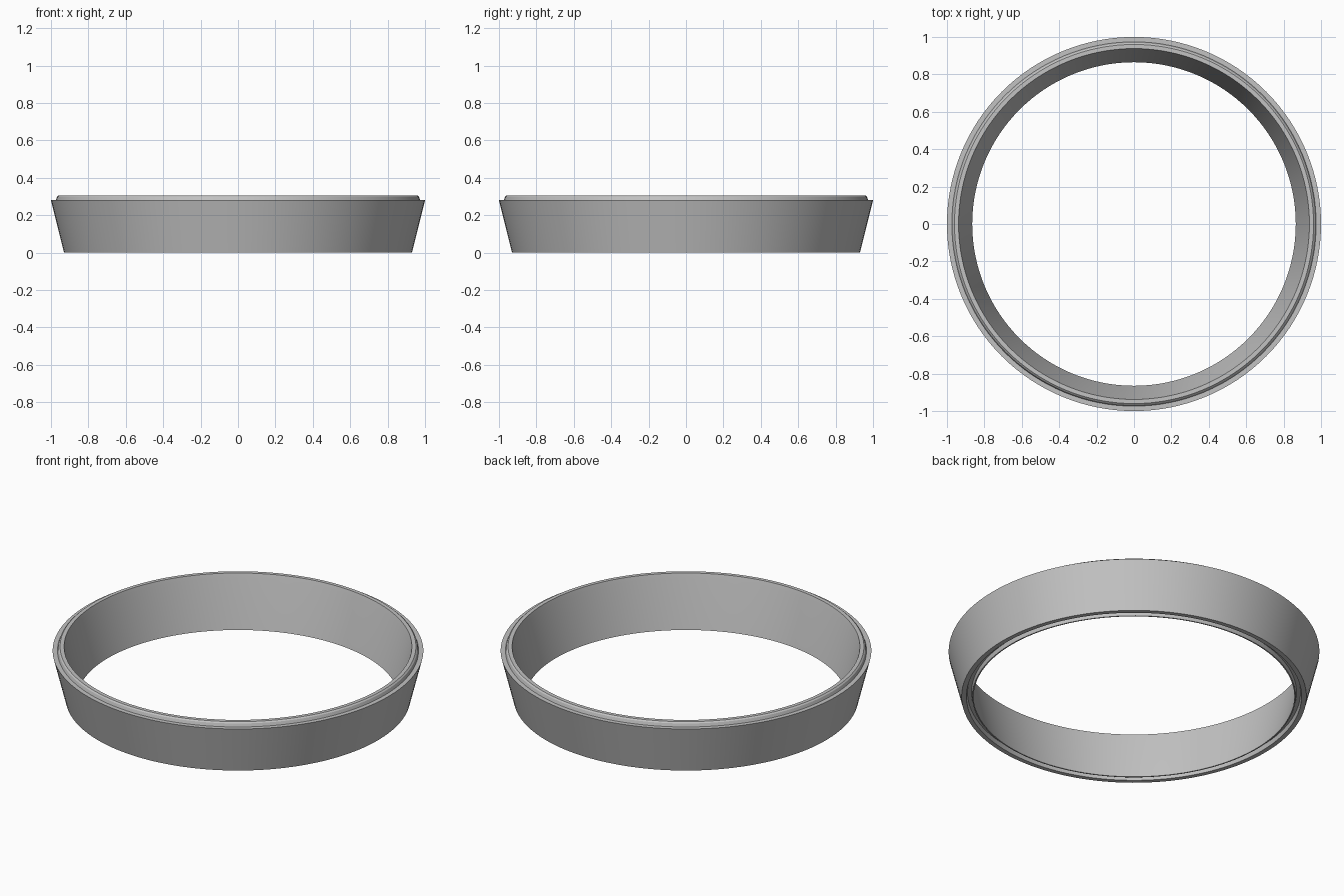
import bpy, bmesh, math

if "Cube" in bpy.data.objects:
    bpy.data.objects.remove(bpy.data.objects["Cube"])

SEGMENTS = 128

# Wall cross-section as (radius, height), counter-clockwise
profile = [
    (0.930, 0.000), (1.000, 0.280),                                  # flared outer wall
    (0.974, 0.280), (0.968, 0.298), (0.960, 0.305), (0.938, 0.305),  # shelf and stacking lip
    (0.931, 0.280), (0.865, 0.000),                                  # inner wall
    (0.872, 0.000), (0.877, 0.025), (0.898, 0.025), (0.904, 0.000),  # groove underneath
]

grey = bpy.data.materials.new("plain grey")
grey.diffuse_color = (0.54, 0.54, 0.54, 1)
grey.use_nodes = True
grey.node_tree.nodes["Principled BSDF"].inputs["Base Color"].default_value = grey.diffuse_color

# Revolve the cross-section into a closed ring
bm = bmesh.new()
rings = []
for i in range(SEGMENTS):
    a = 2 * math.pi * i / SEGMENTS
    rings.append([bm.verts.new((r * math.cos(a), r * math.sin(a), z)) for r, z in profile])
n = len(profile)
for i in range(SEGMENTS):
    here, there = rings[i], rings[(i + 1) % SEGMENTS]
    for j in range(n):
        k = (j + 1) % n
        bm.faces.new((here[j], there[j], there[k], here[k]))
bmesh.ops.recalc_face_normals(bm, faces=bm.faces)

mesh = bpy.data.meshes.new("stacking_ring")
bm.to_mesh(mesh)
bm.free()
mesh.materials.append(grey)
ring = bpy.data.objects.new("stacking_ring", mesh)
bpy.context.collection.objects.link(ring)

# Smooth round the ring, crisp at the rims
bpy.context.view_layer.objects.active = ring
ring.select_set(True)
bpy.ops.object.shade_smooth_by_angle(angle=math.radians(25))
